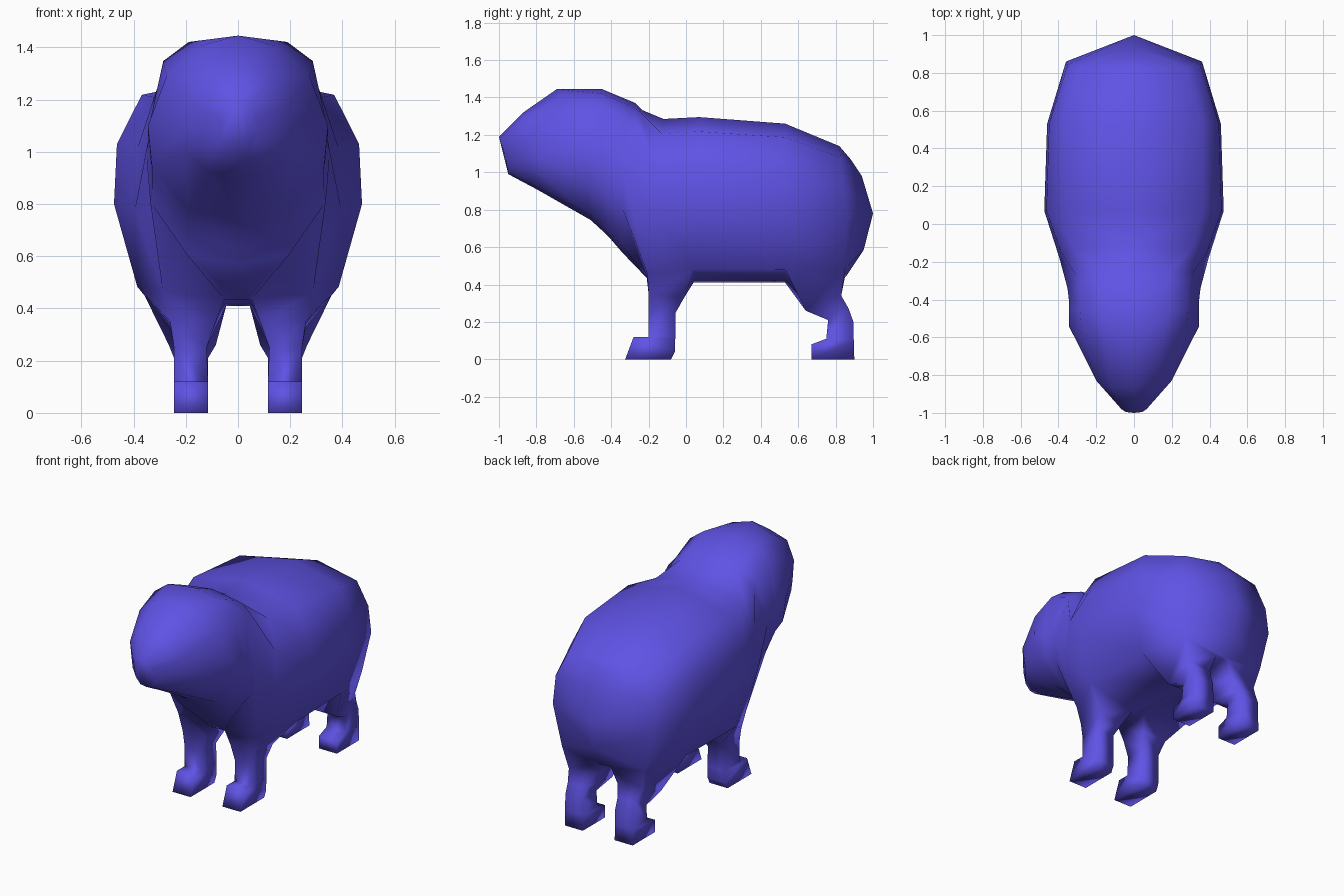
import bpy, bmesh
from math import sin, cos, radians

if "Cube" in bpy.data.objects:
    bpy.data.objects.remove(bpy.data.objects["Cube"])

# Cross-section curves: roundness exponent and two angles between the key points
UPPER = {"round": (.8, 32, 68), "brow": (1.1, 26, 54), "crown": (.7, 25, 50),
         "neck": (.6, 23, 54), "body": (.6, 41, 74)}
LOWER = {"jaw": (.75, 27, 70), "belly": (.6, 1.2, 45), "leg": (.5, 1, 32),
         "hip": (.5, 1.2, 44)}

# Sections nose to rump: spine (y, z), half width, side (y, z), belly (y, z)
SECTIONS = [
    ("round", "jaw", (-1, 1.19), .07, (-.965, 1.08), (-.95, .99)),
    ("round", "jaw", (-.87, 1.32), .21, (-.8, 1.08), (-.8, .91)),
    ("brow", "jaw", (-.69, 1.445), .345, (-.54, 1.1), (-.51, .745)),
    ("crown", "jaw", (-.45, 1.445), .345, (-.45, 1.08), (-.45, .69)),
    ("crown", "jaw", (-.27, 1.37), .345, (-.4, 1.03), (-.4, .64)),
    ("neck", "jaw", (-.235, 1.333), .352, (-.34, 1.0), (-.34, .57)),
    ("body", "leg", (-.12, 1.285), .395, (-.18, .78), (-.21, .435)),
    ("body", "belly", (.07, 1.295), .475, (.07, .8), (.04, .41)),
    ("body", "belly", (.53, 1.26), .46, (.53, .79), (.53, .41)),
    ("body", "hip", (.82, 1.14), .36, (.86, .75), (.85, .44)),
]
RUMP = [(.82, 1.14), (.88, 1.07), (.94, .98), (1, .78), (.95, .585), (.86, .45), (.85, .44)]

# Leg sections: inner x, outer x, front (y, z), back (y, z)
FRONT_LEG = [(.085, .26, (-.2, .35), (-.01, .33)), (.12, .245, (-.2, .25), (-.055, .25)),
             (.115, .245, (-.2, .12), (-.057, .12)), (.115, .245, (-.28, .12), (-.06, .04)),
             (.115, .245, (-.325, 0), (-.08, 0))]
HIND_LEG = [(.085, .265, (.64, .26), (.83, .34)), (.115, .245, (.76, .21), (.87, .27)),
            (.115, .245, (.75, .11), (.895, .2)), (.115, .245, (.67, .08), (.897, .1)),
            (.115, .245, (.67, 0), (.9, 0))]
LEGS = {6: FRONT_LEG, 8: HIND_LEG}      # section index in front of each leg
ROOT = 4                                # column of the face the leg grows from


def arc(end, width, side, style):
    """Points from the centre line towards the widest point, on a squared-off ellipse."""
    power, *angles = style
    pts = []
    for a in (0, *angles):
        s, c = sin(radians(a)) ** power, cos(radians(a)) ** power
        pts.append((width * s, *(side[k] + (end[k] - side[k]) * c for k in (0, 1))))
    return pts


def section(upper, lower, spine, width, side, belly):
    """Half ring from spine to belly."""
    return (arc(spine, width, side, UPPER[upper]) + [(width, *side)]
            + arc(belly, width, side, LOWER[lower])[::-1])


bm = bmesh.new()


def add_leg(root, sections):
    """Grow a four-sided leg downward from an opening in the body."""
    prev = root
    for xi, xo, front, back in sections:
        ring = [bm.verts.new(p) for p in
                ((xo, *front), (xi, *front), (xi, *back), (xo, *back))]
        for k in range(4):
            n = (k + 1) % 4
            bm.faces.new((prev[k], prev[n], ring[n], ring[k]))
        prev = ring
    bm.faces.new(prev)


# Body skin, with a flat nose and closed along the centre line of the rump
rings = [section(*s) for s in SECTIONS] + [[(0, y, z) for y, z in RUMP]]
grid = [[bm.verts.new(p) for p in ring] for ring in rings]
bm.faces.new(grid[0][::-1])
for i in range(len(grid) - 1):
    for j in range(6):
        a, b = grid[i], grid[i + 1]
        quad = (a[j], a[j + 1], b[j + 1], b[j])
        if j == ROOT and i in LEGS:
            add_leg(quad, LEGS[i])
        else:
            bm.faces.new(quad)

# Mirror to the other side and weld
copy = bmesh.ops.duplicate(bm, geom=bm.verts[:] + bm.edges[:] + bm.faces[:])["geom"]
for v in copy:
    if isinstance(v, bmesh.types.BMVert):
        v.co.x *= -1
bmesh.ops.remove_doubles(bm, verts=bm.verts[:], dist=.002)
bmesh.ops.dissolve_degenerate(bm, edges=bm.edges[:], dist=.0005)
bmesh.ops.recalc_face_normals(bm, faces=bm.faces[:])
for f in bm.faces:
    f.smooth = True

mesh = bpy.data.meshes.new("animal_body")
bm.to_mesh(mesh)
bm.free()

# Single violet-blue coat
coat = bpy.data.materials.new("violet_blue")
coat.diffuse_color = (.115, .085, .78, 1)
coat.use_nodes = True
coat.node_tree.nodes["Principled BSDF"].inputs["Base Color"].default_value = coat.diffuse_color
mesh.materials.append(coat)
bpy.context.collection.objects.link(bpy.data.objects.new("animal_body", mesh))
